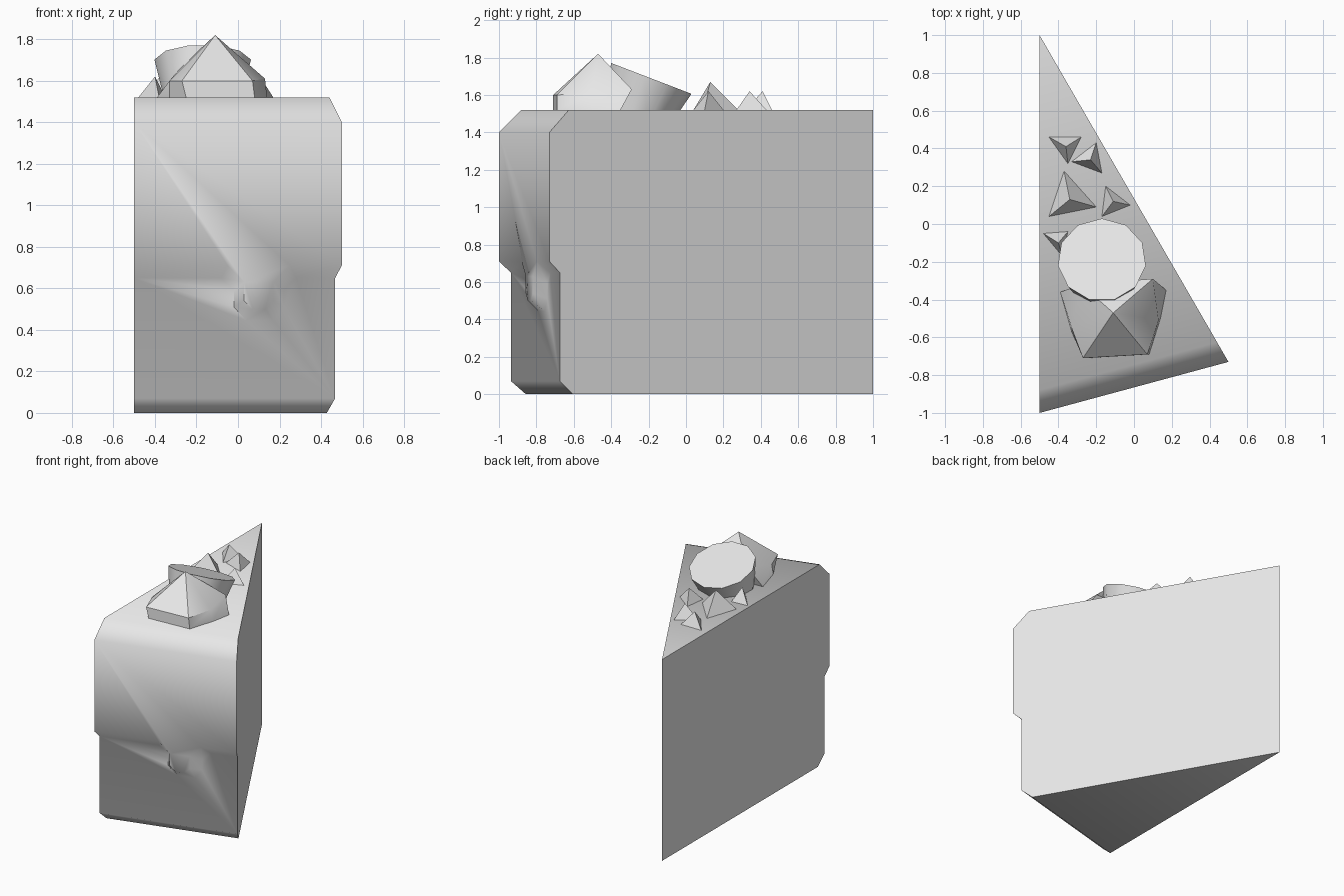
import bpy
import bmesh
import math

cube = bpy.data.objects.get("Cube")
if cube:
    bpy.data.objects.remove(cube)

grey = bpy.data.materials.new("plain_grey")
grey.use_nodes = True
COLOUR = (0.8, 0.8, 0.8, 1)
grey.diffuse_color = COLOUR
grey.node_tree.nodes["Principled BSDF"].inputs["Base Color"].default_value = COLOUR

TOP = 1.52


def make_object(name, bm, smooth=None):
    bmesh.ops.recalc_face_normals(bm, faces=bm.faces)
    mesh = bpy.data.meshes.new(name)
    bm.to_mesh(mesh)
    bm.free()
    obj = bpy.data.objects.new(name, mesh)
    bpy.context.collection.objects.link(obj)
    mesh.materials.append(grey)
    if smooth:
        bpy.ops.object.select_all(action='DESELECT')
        obj.select_set(True)
        bpy.context.view_layer.objects.active = obj
        bpy.ops.object.shade_smooth_by_angle(angle=math.radians(smooth))
    return obj


def bridge(bm, lower, upper, closed=False):
    n = len(lower)
    for i in range(n if closed else n - 1):
        j = (i + 1) % n
        bm.faces.new((lower[i], lower[j], upper[j], upper[i]))


# Wedge: every level is the same triangle scaled towards the tip
def cake_slice():
    bm = bmesh.new()

    def point(x, z, s):
        return bm.verts.new((x, 1 - 2 * s + 0.27 * (x + 0.5), z))

    def ends(z, s):
        return [point(-0.5, z, s), point(-0.5 + s, z, s)]

    tip_low, tip_high = (bm.verts.new((-0.5, 1, z)) for z in (0, TOP))
    bottom, sponge = ends(0, 0.928), ends(0.07, 0.968)
    icing, top = ends(1.4, 1), ends(TOP, 0.94)

    # Icing hem with one drip, as an outline and a raised inner outline
    hem = [(-0.08, 0.65), (-0.02, 0.59), (-0.02, 0.51), (0.04, 0.445),
           (0.17, 0.445), (0.22, 0.51), (0.22, 0.59), (0.28, 0.65)]
    raised = [(-0.05, 0.71), (0.03, 0.63), (0.03, 0.54), (0.07, 0.5),
              (0.13, 0.5), (0.17, 0.54), (0.17, 0.63), (0.25, 0.71)]
    a, b = ends(0.65, 0.968)
    low = [a] + [point(x, z, 0.968) for x, z in hem] + [b]
    a, b = ends(0.71, 1)
    high = [a] + [point(x, z, 1) for x, z in raised] + [b]

    bridge(bm, bottom, sponge)
    bm.faces.new(sponge + low[::-1])
    bridge(bm, low, high)
    bm.faces.new(high + icing[::-1])
    bridge(bm, icing, top)
    bm.faces.new(top + [tip_high])
    bm.faces.new(bottom + [tip_low])
    # Cut sides
    for k in (0, -1):
        bm.faces.new([tip_low, bottom[k], sponge[k], low[k], high[k],
                      icing[k], top[k], tip_high])
    make_object("cake_slice", bm, 50)


# Pointed topping: base ring, shoulder ring and peak
def pointed_topping():
    bm = bmesh.new()
    base = [(-0.25, -0.71), (0.08, -0.69), (0.14, -0.5),
            (0.17, -0.35), (-0.39, -0.36), (-0.33, -0.57)]
    shoulder = [(-0.27, -0.71, 1.6), (0.07, -0.69, 1.6), (0.13, -0.51, 1.61),
                (0.1, -0.29, 1.63), (-0.28, -0.32, 1.66), (-0.33, -0.55, 1.6)]
    low = [bm.verts.new((x, y, TOP)) for x, y in base]
    mid = [bm.verts.new(p) for p in shoulder]
    peak = bm.verts.new((-0.11, -0.47, 1.82))
    bridge(bm, low, mid, True)
    for i in range(6):
        bm.faces.new((mid[i], mid[(i + 1) % 6], peak))
    bm.faces.new(low[::-1])
    make_object("pointed_topping", bm, 35)


# Tilted tapered slice resting behind the peak
def round_topping():
    bm = bmesh.new()
    bmesh.ops.create_cone(bm, cap_ends=True, segments=11, radius1=0.175,
                          radius2=0.235, depth=0.25)
    bmesh.ops.translate(bm, verts=bm.verts, vec=(0, 0, -0.125))
    obj = make_object("round_topping", bm, 40)
    obj.location = (-0.17, -0.19, 1.69)
    obj.rotation_euler = (math.radians(-21), 0, 0)


# Crumbs: three corners on the icing and a peak
def crumb(name, corners, peak):
    bm = bmesh.new()
    low = [bm.verts.new((x, y, TOP)) for x, y in corners]
    high = bm.verts.new(peak)
    bm.faces.new(low)
    for i in range(3):
        bm.faces.new((low[i], low[(i + 1) % 3], high))
    make_object(name, bm)


cake_slice()
pointed_topping()
round_topping()
crumb("back_left_crumb", [(-0.45, 0.46), (-0.28, 0.46), (-0.35, 0.32)], (-0.36, 0.41, 1.62))
crumb("back_right_crumb", [(-0.33, 0.33), (-0.2, 0.43), (-0.17, 0.27)], (-0.23, 0.34, 1.62))
crumb("large_crumb", [(-0.37, 0.28), (-0.45, 0.04), (-0.2, 0.09)], (-0.34, 0.13, 1.67))
crumb("middle_crumb", [(-0.15, 0.2), (-0.02, 0.1), (-0.17, 0.04)], (-0.11, 0.12, 1.62))
crumb("front_crumb", [(-0.48, -0.05), (-0.35, -0.04), (-0.38, -0.17)], (-0.4, -0.1, 1.62))
